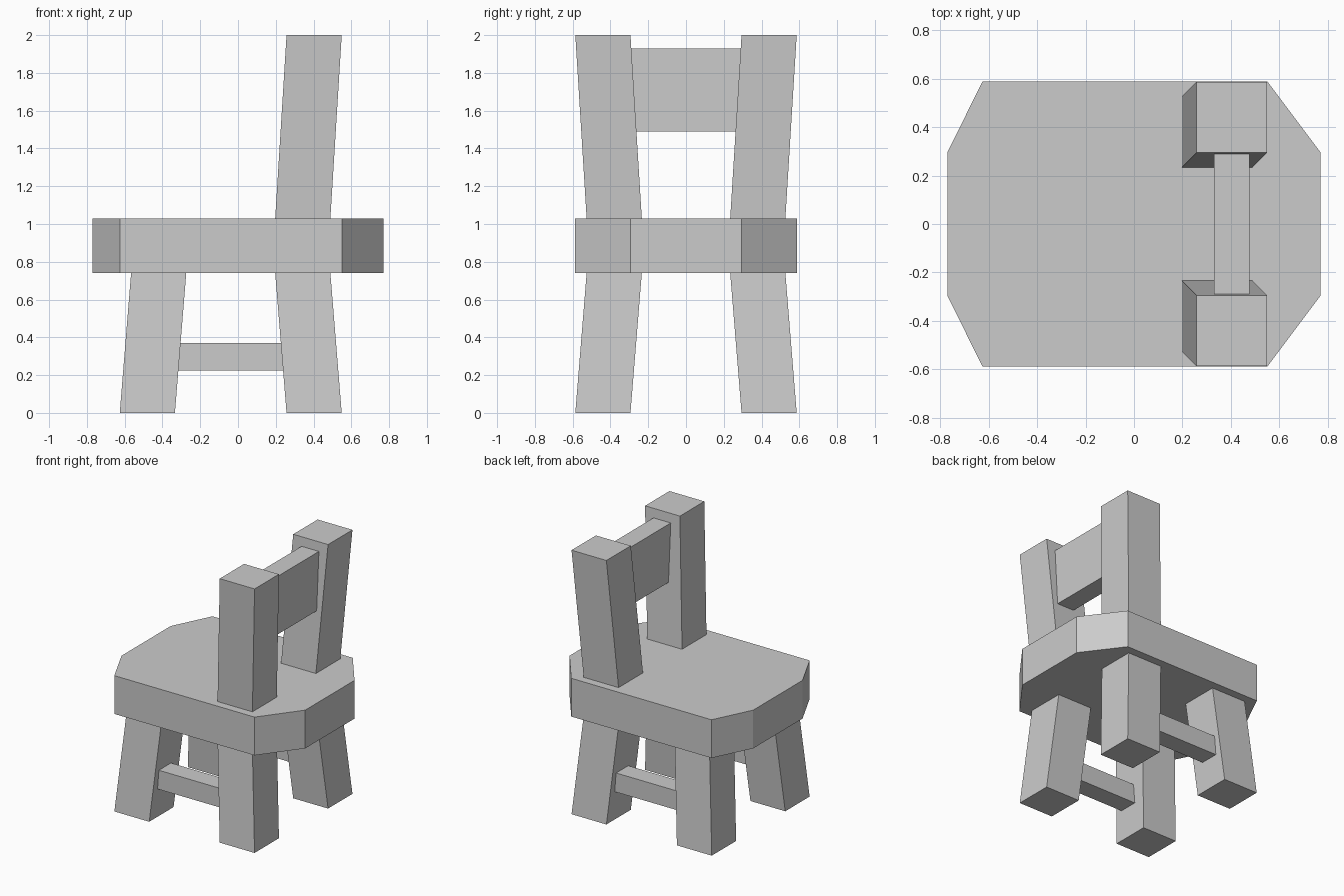
import bpy
import bmesh

cube = bpy.data.objects.get("Cube")
if cube:
    bpy.data.objects.remove(cube, do_unlink=True)

# One plain grey for the whole chair
grey = bpy.data.materials.new("plain grey")
grey.use_nodes = True
colour = (0.6, 0.6, 0.6, 1)
grey.diffuse_color = colour
grey.node_tree.nodes["Principled BSDF"].inputs["Base Color"].default_value = colour


def loft(name, bottom, top, z0, z1):
    """Flat-sided solid between two matching outlines."""
    bm = bmesh.new()
    low = [bm.verts.new((x, y, z0)) for x, y in bottom]
    high = [bm.verts.new((x, y, z1)) for x, y in top]
    bm.faces.new(low)
    bm.faces.new(high)
    n = len(low)
    for i in range(n):
        j = (i + 1) % n
        bm.faces.new((low[i], low[j], high[j], high[i]))
    bmesh.ops.recalc_face_normals(bm, faces=bm.faces)
    mesh = bpy.data.meshes.new(name)
    bm.to_mesh(mesh)
    bm.free()
    mesh.materials.append(grey)
    obj = bpy.data.objects.new(name, mesh)
    bpy.context.collection.objects.link(obj)
    return obj


def rect(cx, cy, wx, wy):
    return [(cx + sx * wx / 2, cy + sy * wy / 2)
            for sx, sy in ((-1, -1), (1, -1), (1, 1), (-1, 1))]


BEAM = 0.292        # leg and post thickness
RAIL = 0.145        # rail thickness
SPLAY = 0.06        # lean of legs and posts
SEAT_LOW, SEAT_HIGH = 0.74, 1.03
FRONT_X, BACK_X, SIDE_Y = -0.48, 0.403, 0.44

# Seat with clipped corners
half = [(-0.77, -0.295), (-0.625, -0.588), (0.55, -0.588), (0.77, -0.295)]
outline = half + [(x, -y) for x, y in reversed(half)]
loft("seat", outline, outline, SEAT_LOW, SEAT_HIGH)

for side, s in (("right", -1), ("left", 1)):
    foot_y = s * SIDE_Y
    head_y = s * (SIDE_Y - SPLAY)

    # Legs lean inward up to the seat
    for end, x, lean in (("front", FRONT_X, SPLAY), ("back", BACK_X, -SPLAY)):
        loft(f"{end}_leg_{side}", rect(x, foot_y, BEAM, BEAM),
             rect(x + lean, head_y, BEAM, BEAM), 0, SEAT_LOW)

    # Back posts lean outward above the seat
    loft(f"back_post_{side}", rect(BACK_X - SPLAY, head_y, BEAM, BEAM),
         rect(BACK_X, foot_y, BEAM, BEAM), SEAT_HIGH, 2)

    # Stretcher joining front and back legs
    stretcher = rect((FRONT_X + BACK_X) / 2, foot_y, 0.62, RAIL)
    loft(f"stretcher_{side}", stretcher, stretcher, 0.225, 0.37)

# Backrest between the posts
backrest = rect(BACK_X, 0, RAIL, 0.64)
loft("backrest", backrest, backrest, 1.49, 1.93)
